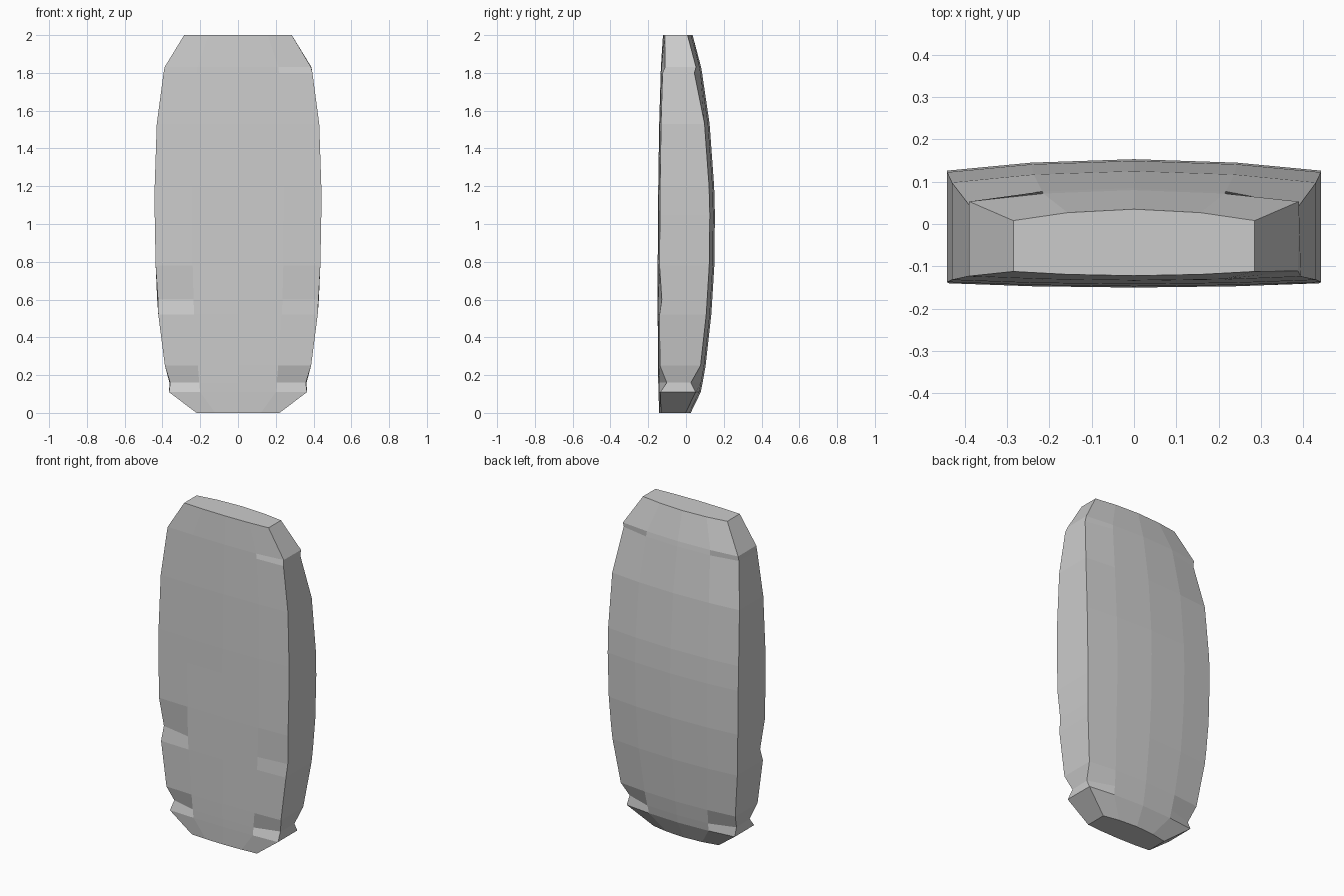
import bpy, bmesh

if "Cube" in bpy.data.objects:
    bpy.data.objects.remove(bpy.data.objects["Cube"])

# Slab rings: z, half width, front y (centre), back y (centre)
RINGS = [
    (0.00, 0.22, -0.142, 0.025), (0.11, 0.365, -0.146, 0.078),
    (0.16, 0.373, -0.147, 0.088), (0.25, 0.387, -0.148, 0.104),
    (0.52, 0.422, -0.150, 0.134), (0.60, 0.428, -0.150, 0.139),
    (0.78, 0.436, -0.150, 0.150), (1.05, 0.441, -0.148, 0.153),
    (1.20, 0.441, -0.147, 0.149), (1.53, 0.430, -0.142, 0.125),
    (1.80, 0.394, -0.134, 0.085), (1.83, 0.389, -0.133, 0.080),
    (2.00, 0.285, -0.122, 0.035)]
FRACTIONS = (-1, -0.55, 0, 0.55, 1)

# Chipped edges: (ring, side, face) -> inward x, inward y
CHIPS = {(5, -1, "front"): (0.004, 0.03), (5, 1, "front"): (0.002, 0.012),
         (2, -1, "front"): (0.014, 0.035), (2, 1, "front"): (0.014, 0.035),
         (2, -1, "back"): (0.010, 0.030), (2, 1, "back"): (0.010, 0.035),
         (10, -1, "back"): (0.004, 0.012), (10, 1, "back"): (0.004, 0.014),
         (11, 1, "front"): (0.002, 0.012)}


def point(i, f, face):
    z, w, front, back = RINGS[i]
    y = front + 0.010 * f * f if face == "front" else back - 0.027 * f * f
    dx, dy = CHIPS.get((i, f, face), (0, 0))
    return (f * (w - dx), y + (dy if face == "front" else -dy), z)


bm = bmesh.new()
loops = []
for i in range(len(RINGS)):
    pts = [point(i, f, "front") for f in FRACTIONS]
    pts += [point(i, f, "back") for f in reversed(FRACTIONS)]
    loops.append([bm.verts.new(p) for p in pts])
n = len(loops[0])
for a, b in zip(loops, loops[1:]):
    for j in range(n):
        k = (j + 1) % n
        bm.faces.new((a[j], a[k], b[k], b[j]))
bm.faces.new(loops[0][::-1])
bm.faces.new(loops[-1])
bmesh.ops.recalc_face_normals(bm, faces=bm.faces)

mesh = bpy.data.meshes.new("stone_slab")
bm.to_mesh(mesh)
bm.free()
slab = bpy.data.objects.new("stone_slab", mesh)
bpy.context.collection.objects.link(slab)
